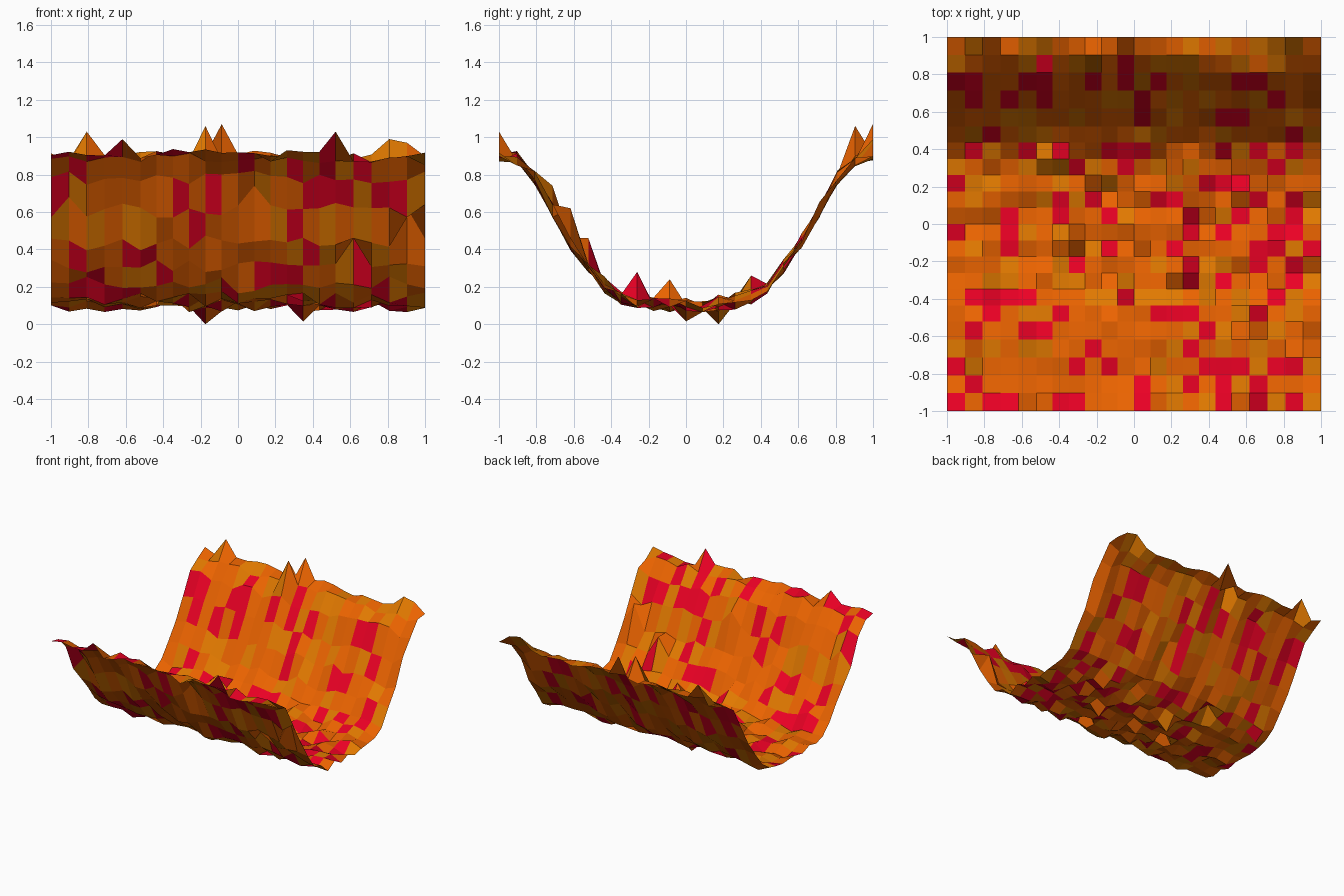
import bpy, random

if "Cube" in bpy.data.objects:
    bpy.data.objects.remove(bpy.data.objects["Cube"])

random.seed(7)
N = 11  # cells on each side of the centre line


def coord(i):
    # slightly wider cells near the border
    a = abs(i)
    d = a * 0.087 if a <= 6 else 0.522 + (a - 6) * 0.0956
    return d if i >= 0 else -d


# valley cross-section: height per row away from the centre line
profile = [0.105, 0.105, 0.11, 0.118, 0.145, 0.205, 0.31, 0.435, 0.61, 0.785, 0.885, 0.91]

# distinct peaks and pits, keyed by grid column and row
spikes = {
    (-9, 11): 1.03, (-2, 10): 1.06, (-1, 11): 1.07, (9, 11): 0.99,
    (10, 11): 0.97, (6, -11): 1.03, (-7, -11): 0.99, (-2, 2): 0.0,
    (4, 0): 0.015, (-4, -1): 0.24, (3, -3): 0.28, (-5, 4): 0.26,
    (7, -6): 0.46, (10, -7): 0.62, (1, -8): 0.74, (-10, -8): 0.68,
}


def height(i, j):
    if (i, j) in spikes:
        return spikes[i, j]
    sd = 0.024 if abs(j) > 4 else 0.02  # slopes are rougher than the floor
    return profile[abs(j)] + max(-0.04, min(0.05, random.gauss(0, sd)))


# valley sheet
span = range(-N, N + 1)
W = len(span)
verts = [(coord(i), coord(j), height(i, j)) for j in span for i in span]
faces = [(r * W + c, r * W + c + 1, (r + 1) * W + c + 1, (r + 1) * W + c)
         for r in range(W - 1) for c in range(W - 1)]
mesh = bpy.data.meshes.new("valley_terrain")
mesh.from_pydata(verts, [], faces)
terrain = bpy.data.objects.new("valley_terrain", mesh)
bpy.context.collection.objects.link(terrain)

# patchwork colours
for name, col in (("orange", (0.83, 0.125, 0.0, 1)),
                  ("amber", (0.75, 0.19, 0.0, 1)),
                  ("red", (0.83, 0.0, 0.018, 1))):
    mat = bpy.data.materials.new(name)
    mat.diffuse_color = col
    mat.use_nodes = True
    mat.node_tree.nodes["Principled BSDF"].inputs["Base Color"].default_value = mat.diffuse_color
    mesh.materials.append(mat)
for p in mesh.polygons:
    p.material_index = random.choices((0, 1, 2), (50, 29, 21))[0]
    p.use_smooth = False
